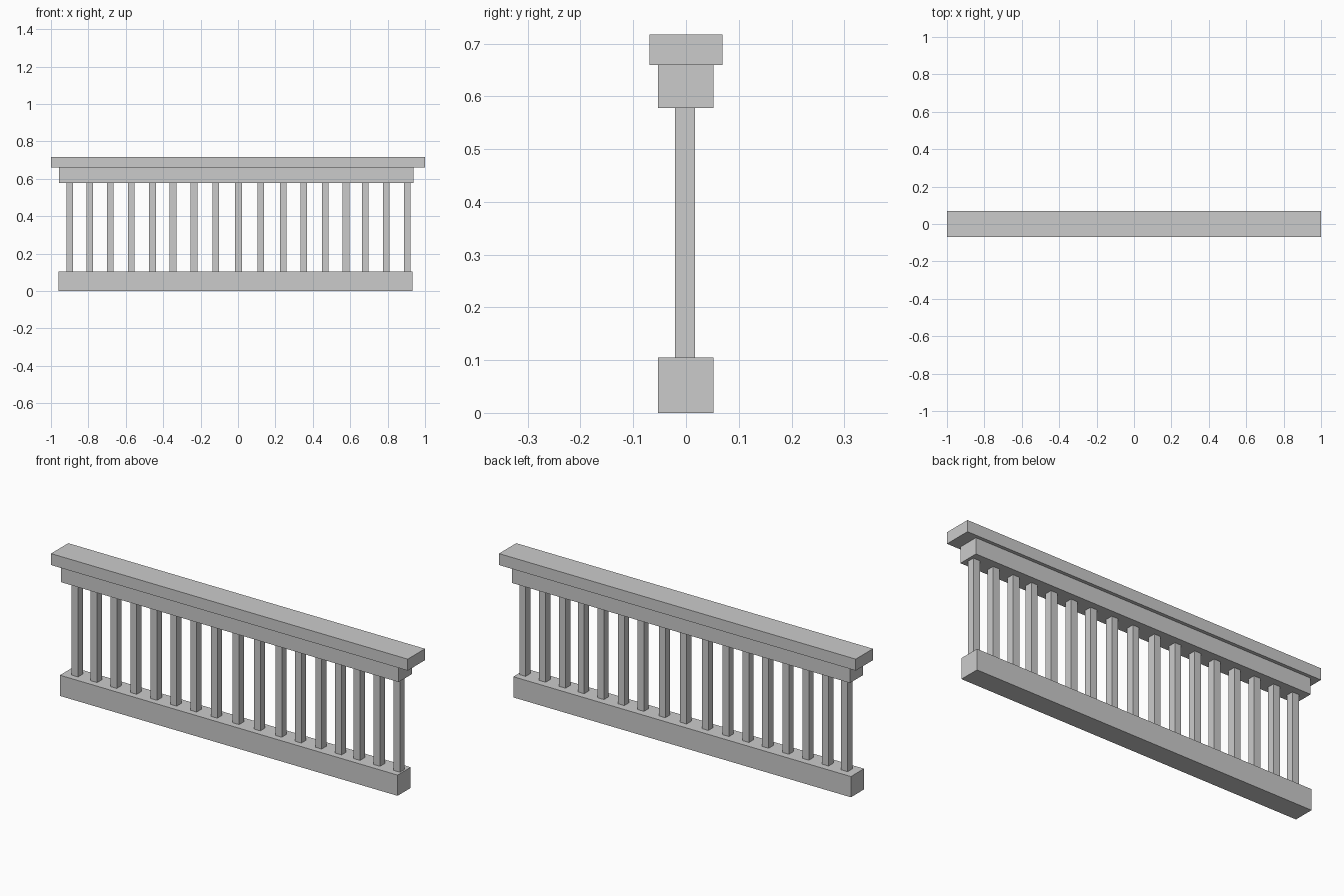
import bpy

if "Cube" in bpy.data.objects:
    bpy.data.objects.remove(bpy.data.objects["Cube"])


def box(name, x0, x1, y0, y1, z0, z1):
    """Axis-aligned box from its limits."""
    xs, ys, zs = (x0, x1), (y0, y1), (z0, z1)
    verts = [(x, y, z) for z in zs for y in ys for x in xs]
    faces = [(0, 2, 3, 1), (4, 5, 7, 6), (0, 1, 5, 4),
             (2, 6, 7, 3), (0, 4, 6, 2), (1, 3, 7, 5)]
    mesh = bpy.data.meshes.new(name)
    mesh.from_pydata(verts, [], faces)
    obj = bpy.data.objects.new(name, mesh)
    bpy.context.collection.objects.link(obj)
    return obj


BASE_TOP, RAIL_BOTTOM, CAP_BOTTOM, CAP_TOP = 0.105, 0.578, 0.659, 0.717

# Horizontal members
box("bottom_rail", -0.961, 0.932, -0.053, 0.052, 0, BASE_TOP)
box("upper_rail", -0.956, 0.938, -0.053, 0.052, RAIL_BOTTOM, CAP_BOTTOM)
box("handrail_cap", -1, 1, -0.069, 0.069, CAP_BOTTOM, CAP_TOP)

# Square balusters, slightly uneven spacing
centres = [-0.90, -0.793, -0.683, -0.571, -0.457, -0.347, -0.235, -0.119, 0.003,
           0.122, 0.242, 0.352, 0.466, 0.577, 0.681, 0.793, 0.905]
half = 0.018
for i, x in enumerate(centres):
    box(f"baluster_{i + 1}", x - half, x + half, -0.021, 0.017,
        BASE_TOP, RAIL_BOTTOM)
